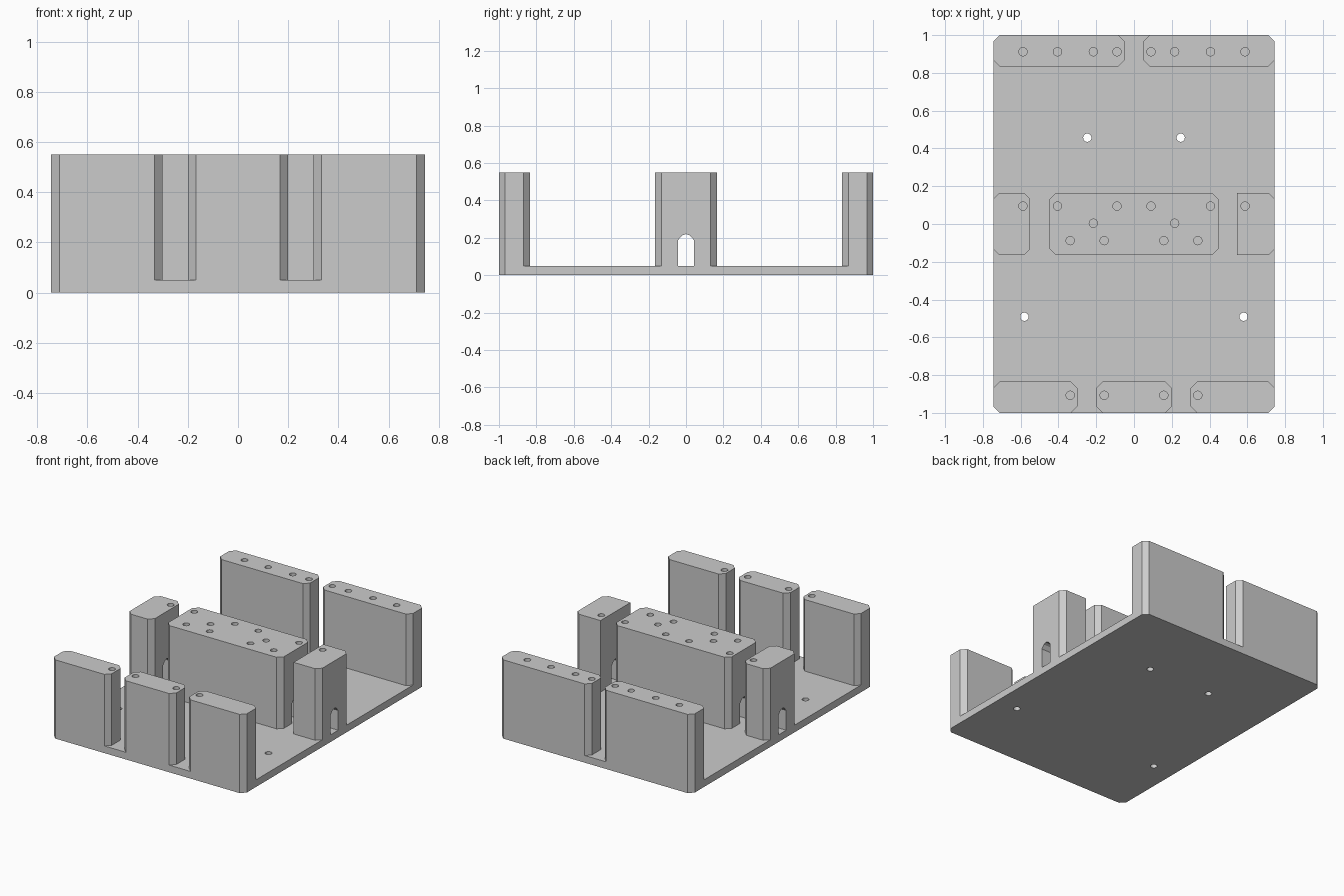
import bpy
import bmesh
from mathutils import Vector

if "Cube" in bpy.data.objects:
    bpy.data.objects.remove(bpy.data.objects["Cube"], do_unlink=True)

HALF_W, PLATE, TOP, CHAMFER, DEPTH = 0.745, 0.05, 0.55, 0.033, 0.165
HOLE_R, HOLE_DEPTH = 0.022, 0.25

grey = bpy.data.materials.new("light grey plastic")
grey.use_nodes = True
colour = (0.6, 0.6, 0.6, 1)
grey.diffuse_color = colour
grey.node_tree.nodes["Principled BSDF"].inputs["Base Color"].default_value = colour


def make_object(name, bm):
    bmesh.ops.recalc_face_normals(bm, faces=bm.faces)
    mesh = bpy.data.meshes.new(name)
    bm.to_mesh(mesh)
    bm.free()
    mesh.materials.append(grey)
    obj = bpy.data.objects.new(name, mesh)
    bpy.context.collection.objects.link(obj)
    return obj


def extrude(bm, points, direction):
    """Add a prism: a flat outline swept along a direction."""
    face = bm.faces.new([bm.verts.new(p) for p in points])
    swept = bmesh.ops.extrude_face_region(bm, geom=[face], use_keep_orig=True)
    verts = [v for v in swept["geom"] if isinstance(v, bmesh.types.BMVert)]
    bmesh.ops.translate(bm, verts=verts, vec=Vector(direction))


def block(name, x0, x1, y0, y1, z0, z1, square_left=False):
    """Upright block with chamfered vertical edges."""
    c = CHAMFER
    a = 0 if square_left else c
    outline = [(x0 + a, y0), (x1 - c, y0), (x1, y0 + c), (x1, y1 - c),
               (x1 - c, y1), (x0 + a, y1)]
    if a:
        outline += [(x0, y1 - c), (x0, y0 + c)]
    bm = bmesh.new()
    extrude(bm, [(x, y, z0) for x, y in outline], (0, 0, z1 - z0))
    return make_object(name, bm)


def cut(obj, bm):
    """Subtract the cutter mesh from the object."""
    cutter = make_object("cutter", bm)
    cutter.hide_render = True
    mod = obj.modifiers.new("cut", 'BOOLEAN')
    mod.operation, mod.solver, mod.object = 'DIFFERENCE', 'EXACT', cutter
    graph = bpy.context.evaluated_depsgraph_get()
    result = bpy.data.meshes.new_from_object(obj.evaluated_get(graph))
    obj.modifiers.clear()
    obj.data = result
    bpy.data.objects.remove(cutter, do_unlink=True)


def drill(obj, centres, bottom, top):
    bm = bmesh.new()
    for x, y in centres:
        made = bmesh.ops.create_cone(bm, cap_ends=True, segments=24, radius1=HOLE_R,
                                     radius2=HOLE_R, depth=top - bottom)
        bmesh.ops.translate(bm, verts=made["verts"], vec=(x, y, (top + bottom) / 2))
    cut(obj, bm)


def tunnel(obj):
    """Cable passage with an arched roof, running along x."""
    half = [(0.042, 0.02), (0.042, 0.188), (0.022, 0.212)]
    profile = half + [(0, 0.22)] + [(-y, z) for y, z in reversed(half)]
    bm = bmesh.new()
    extrude(bm, [(-1, y, z) for y, z in profile], (2, 0, 0))
    cut(obj, bm)


# Base plate with four through holes
base = block("base_plate", -HALF_W, HALF_W, -1, 1, 0, PLATE)
drill(base, [(-0.247, 0.457), (0.247, 0.457), (-0.58, -0.491), (0.58, -0.491)],
      -0.05, PLATE + 0.05)

# Screw hole centres for each row of blocks
outer = [0.09, 0.405, 0.588]
inner = [0.158, 0.338]
back_holes = [(s * x, 0.912) for s in (-1, 1) for x in outer + [0.215]]
front_holes = [(s * x, -0.907) for s in (-1, 1) for x in inner]
middle_holes = [(s * x, y) for s in (-1, 1)
                for x, y in [(x, 0.095) for x in outer]
                + [(x, -0.088) for x in inner] + [(0.215, 0.004)]]

# Blocks: name, x range, y range, holes, whether the cable passage crosses it
BACK, MIDDLE, FRONT = (1 - DEPTH, 1), (-DEPTH, DEPTH), (-1, DEPTH - 1)
blocks = [
    ("back_right_block", -HALF_W, -0.05, BACK, back_holes),
    ("back_left_block", 0.05, HALF_W, BACK, back_holes),
    ("middle_right_block", -HALF_W, -0.55, MIDDLE, middle_holes),
    ("middle_centre_block", -0.447, 0.447, MIDDLE, middle_holes),
    ("middle_left_block", 0.545, HALF_W, MIDDLE, middle_holes),
    ("front_right_block", -HALF_W, -0.3, FRONT, front_holes),
    ("front_centre_block", -0.2, 0.2, FRONT, front_holes),
    ("front_left_block", 0.3, HALF_W, FRONT, front_holes),
]
for name, x0, x1, (y0, y1), holes in blocks:
    obj = block(name, x0, x1, y0, y1, PLATE, TOP, name == "middle_left_block")
    if y0 == -DEPTH:
        tunnel(obj)
    drill(obj, [h for h in holes if x0 < h[0] < x1], TOP - HOLE_DEPTH, TOP + 0.05)
